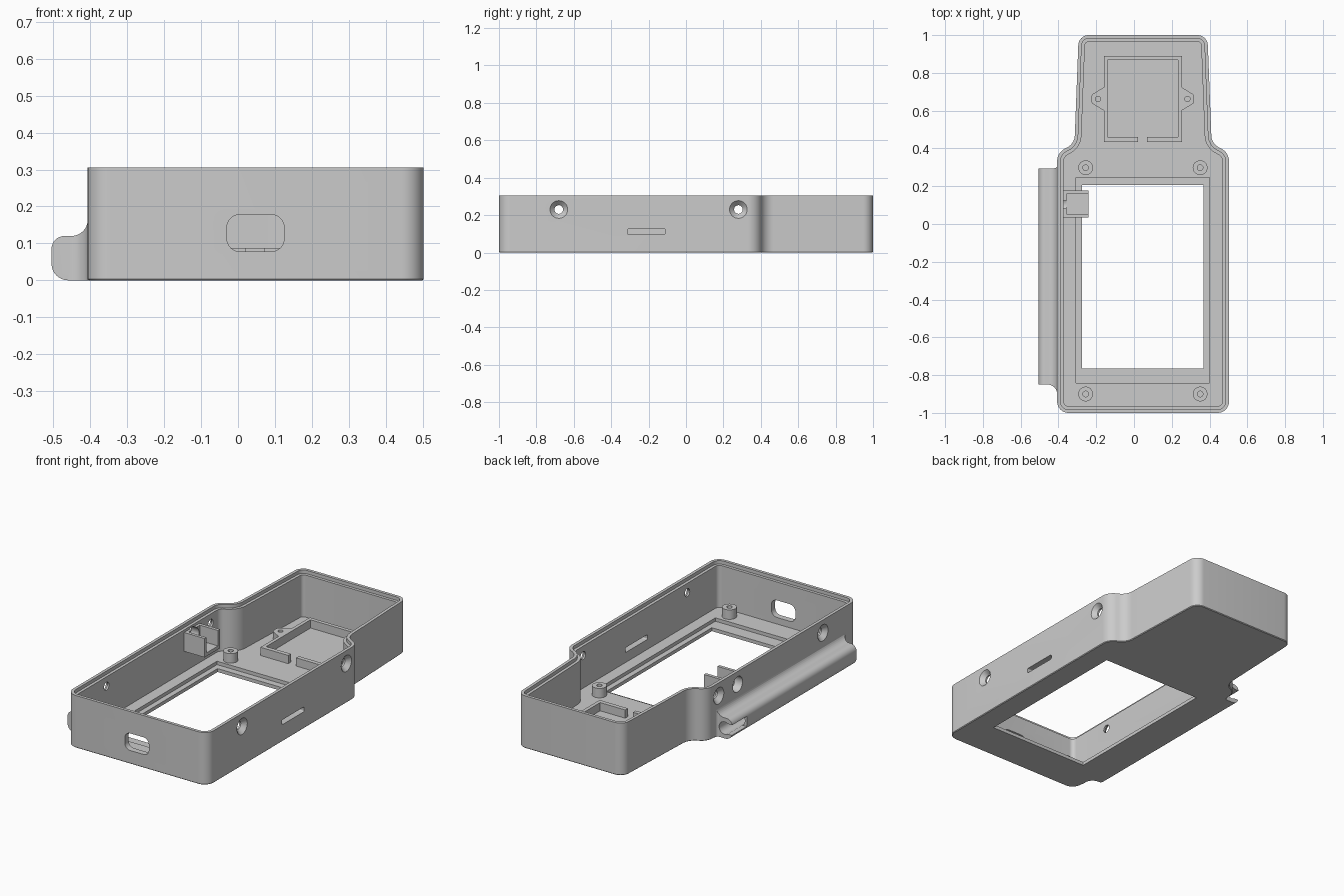
import bpy, bmesh, math
from mathutils import Vector, Matrix

old = bpy.data.objects.get("Cube")
if old:
    bpy.data.objects.remove(old, do_unlink=True)

GREY = (0.6, 0.6, 0.6, 1)
mat = bpy.data.materials.new("plain grey")
mat.use_nodes = True
mat.diffuse_color = GREY
mat.node_tree.nodes["Principled BSDF"].inputs["Base Color"].default_value = GREY

CX, HALF = 0.048, 0.455      # body centre line and half width
TOP, FLOOR = 0.305, 0.04
WALL, LIP = 0.035, 0.018
SCREW_Z = 0.23


def finish(name, bm):
    bmesh.ops.recalc_face_normals(bm, faces=bm.faces)
    me = bpy.data.meshes.new(name)
    bm.to_mesh(me)
    bm.free()
    me.materials.append(mat)
    ob = bpy.data.objects.new(name, me)
    bpy.context.collection.objects.link(ob)
    return ob


def rounded(corners, steps=8):
    """Polygon from (x, y, radius) corners, each rounded by an arc."""
    out = []
    for i, (x, y, r) in enumerate(corners):
        p = Vector((x, y))
        if r == 0:
            out.append(p)
            continue
        a = (Vector(corners[i - 1][:2]) - p).normalized()
        b = (Vector(corners[(i + 1) % len(corners)][:2]) - p).normalized()
        half = a.angle(b) / 2
        c = p + (a + b).normalized() * r / math.sin(half)
        s, e = p + a * r / math.tan(half) - c, p + b * r / math.tan(half) - c
        turn = math.atan2(s.x * e.y - s.y * e.x, s.dot(e))
        for k in range(steps + 1):
            out.append(c + Matrix.Rotation(turn * k / steps, 2) @ s)
    return out


def inset(pts, d):
    """Move a counter-clockwise outline inwards by d."""
    out = []
    for i, p in enumerate(pts):
        a = (p - pts[i - 1]).normalized()
        b = (pts[(i + 1) % len(pts)] - p).normalized()
        na, nb = Vector((-a.y, a.x)), Vector((-b.y, b.x))
        out.append(p + (na + nb) * d / (1 + na.dot(nb)))
    return out


def loft(name, rings):
    """Skin equal-sized rings of 3D points and cap both ends."""
    bm = bmesh.new()
    rows = [[bm.verts.new(p) for p in ring] for ring in rings]
    n = len(rows[0])
    for lo, hi in zip(rows, rows[1:]):
        for i in range(n):
            j = (i + 1) % n
            bm.faces.new((lo[i], lo[j], hi[j], hi[i]))
    bm.faces.new(rows[0][::-1])
    bm.faces.new(rows[-1])
    return finish(name, bm)


def prism(name, pts, a, b, axis="z"):
    place = {"x": lambda u, v, w: (w, u, v),
             "y": lambda u, v, w: (u, w, v),
             "z": lambda u, v, w: (u, v, w)}[axis]
    return loft(name, [[place(p[0], p[1], w) for p in pts] for w in (a, b)])


def rect(x0, x1, y0, y1, r=0):
    return rounded([(x0, y0, r), (x1, y0, r), (x1, y1, r), (x0, y1, r)])


def circle(x, y, r, n=32):
    return [(x + r * math.cos(math.tau * i / n), y + r * math.sin(math.tau * i / n))
            for i in range(n)]


def combine(target, tools, operation="DIFFERENCE"):
    for tool in tools:
        m = target.modifiers.new("cut", "BOOLEAN")
        m.operation, m.solver, m.object = operation, "EXACT", tool
        bpy.context.view_layer.objects.active = target
        bpy.ops.object.modifier_apply(modifier=m.name)
        bpy.data.objects.remove(tool, do_unlink=True)


# Shell: stepped-rim tray with a narrower tapering head
right = [(HALF, -1, 0.06), (HALF, 0.378, 0.075), (0.363, 0.425, 0.075), (0.341, 1, 0.055)]
corners = [(CX + x, y, r) for x, y, r in right]
corners += [(CX - x, y, r) for x, y, r in reversed(right)]
outline = rounded(corners)
section = [(0.004, 0), (0, 0.004), (0, TOP), (LIP, TOP), (LIP, TOP - 0.02),
           (WALL, TOP - 0.02), (WALL, FLOOR)]
shell = loft("shell", [[(p.x, p.y, z) for p in inset(outline, d)] for d, z in section])

# Window, its recess, the port and the side slot
cutters = [
    prism("recess_cutter", rect(-0.307, 0.4, -0.842, 0.245), 0.02, 0.1),
    prism("window_cutter", rect(-0.276, 0.369, -0.765, 0.206), -0.1, 0.1),
    prism("port_cutter", rect(-0.03, 0.125, 0.078, 0.178, 0.035), -1.1, -0.9, "y"),
    prism("slot_cutter", rect(-0.313, -0.11, 0.098, 0.126, 0.006), 0.4, 0.6, "x"),
    prism("button_cutter", circle(0.105, SCREW_Z, 0.045), -0.5, -0.35, "x"),
]
# Countersunk screw holes through both long walls
for y in (-0.68, 0.28):
    cutters.append(prism("screw_cutter", circle(y, SCREW_Z, 0.023), -0.6, 0.7, "x"))
    for side in (-1, 1):
        rings = [[(CX + side * (HALF + out), u, v) for u, v in circle(y, SCREW_Z, r)]
                 for out, r in ((0.01, 0.057), (-0.025, 0.023))]
        cutters.append(loft("sink_cutter", rings))
combine(shell, cutters)

# Screw bosses
for label_y, y in (("front", -0.9), ("back", 0.298)):
    for label_x, x in (("right", -0.256), ("left", 0.35)):
        boss = prism(f"{label_y}_{label_x}_boss", circle(x, y, 0.039), FLOOR - 0.005, 0.095)
        combine(boss, [prism("hole_cutter", circle(x, y, 0.015), FLOOR + 0.005, 0.2)])

# Module frame with eared screw tabs and a cable gap
frame = prism("module_frame", rect(-0.16, 0.253, 0.435, 0.89), FLOOR - 0.005, 0.088)
ears = []
for edge, tip in ((-0.15, -0.225), (0.243, 0.318)):
    ears.append(prism("ear", rounded([(edge, 0.595, 0), (tip, 0.64, 0.02),
                                      (tip, 0.684, 0.02), (edge, 0.73, 0)]),
                      FLOOR - 0.005, 0.088))
combine(frame, ears, "UNION")
combine(frame, [prism("frame_cutter", rect(-0.14, 0.232, 0.46, 0.868), 0, 0.2),
                prism("gap_cutter", rect(0.02, 0.07, 0.4, 0.5), 0, 0.2)]
        + [prism("ear_cutter", circle(x, 0.662, 0.014), FLOOR, 0.2) for x in (-0.19, 0.283)])

# Button bracket, open at the top and towards the middle
bracket = prism("button_bracket", rect(-0.38, -0.24, 0.035, 0.177), 0.16, 0.27)
combine(bracket, [prism("bracket_cutter", rect(-0.357, -0.2, 0.053, 0.158), 0.18, 0.4),
                  prism("button_cutter", circle(0.105, SCREW_Z, 0.045), -0.5, -0.34, "x")])

# Side rail: hollow tube blended into the wall, opened at its back end
wall_x = CX - HALF + 0.004
profile = rounded([(wall_x, 0, 0), (-0.505, 0, 0.045), (-0.505, 0.12, 0.035),
                   (wall_x - 0.004, 0.12, 0.044), (wall_x - 0.004, 0.17, 0), (wall_x, 0.17, 0)])
rail = prism("side_rail", profile, -0.93, 0.315, "y")
combine(rail, [
    prism("front_cutter", rounded([(-0.6, -1, 0), (-0.3, -1, 0), (wall_x, -0.93, 0),
                                   (wall_x - 0.004, -0.93, 0), (wall_x - 0.004, -0.85, 0.05),
                                   (-0.6, -0.85, 0)]), -0.1, 0.3),
    prism("back_cutter", rounded([(-0.6, 0.295, 0), (wall_x - 0.004, 0.295, 0.015),
                                  (wall_x - 0.004, 0.4, 0), (-0.6, 0.4, 0)]), -0.1, 0.3),
    prism("bore_cutter", circle(-0.456, 0.06, 0.036), -0.8, 0.5, "y"),
    prism("notch_cutter", rect(-0.6, -0.456, 0.03, 0.09), 0.16, 0.5, "y"),
])

# Smooth the curves while keeping hard edges
bpy.ops.object.select_all(action="DESELECT")
for ob in bpy.context.collection.objects:
    if ob.type == "MESH" and mat.name in ob.data.materials:
        ob.select_set(True)
        bpy.context.view_layer.objects.active = ob
bpy.ops.object.shade_smooth_by_angle(angle=math.radians(30))
